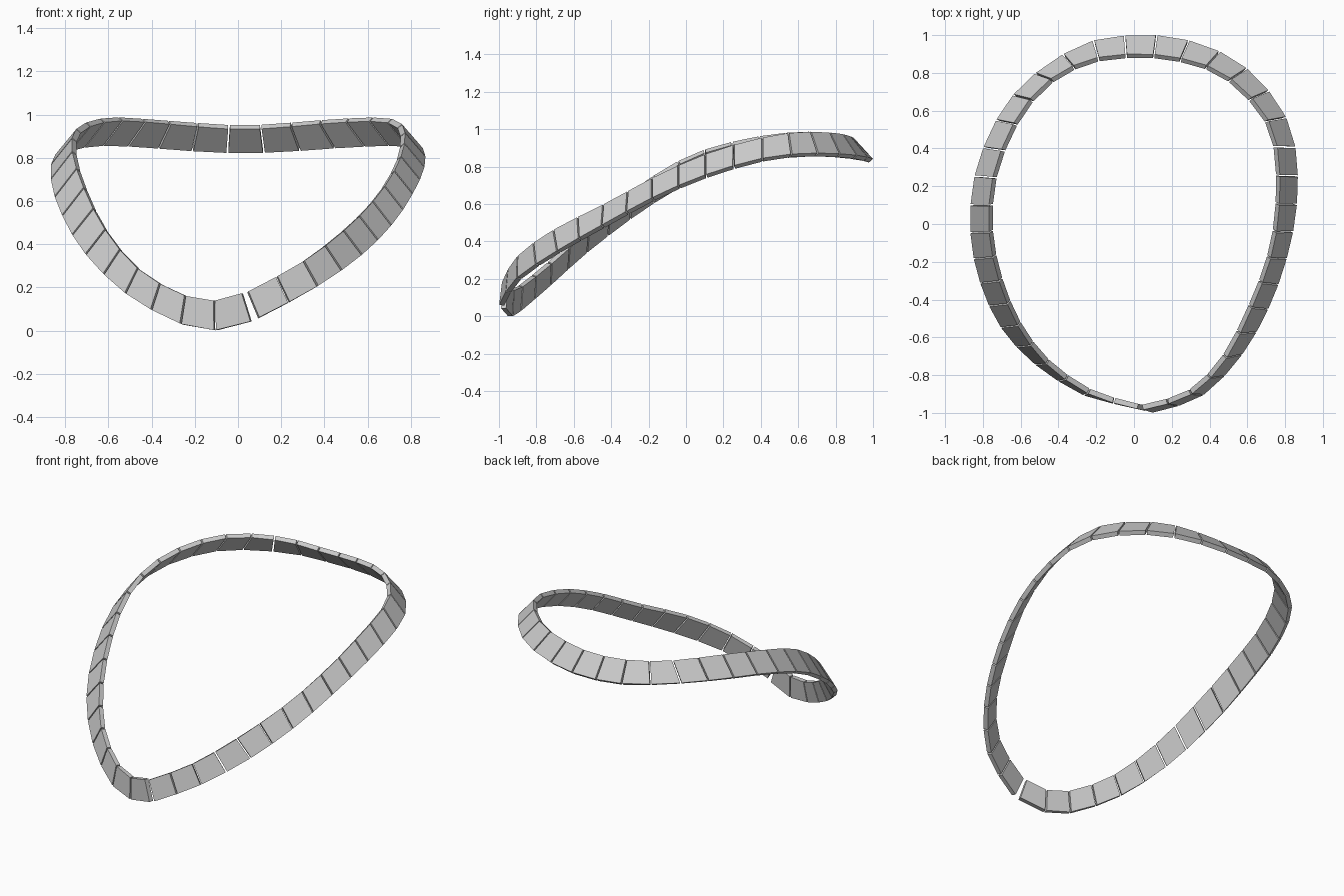
import bpy
from mathutils import Vector

if "Cube" in bpy.data.objects:
    bpy.data.objects.remove(bpy.data.objects["Cube"])

# Stations around the loop: upper edge (x, y, z) and lower edge (x, y, z) of the outer face
STATIONS = [
    (.045, -.985, .18, .095, -1.0, .06),
    (.29, -.91, .313, .353, -.915, .197),
    (.483, -.72, .456, .566, -.70, .345),
    (.635, -.42, .61, .72, -.43, .50),
    (.735, -.14, .76, .82, -.14, .655),
    (.772, .14, .88, .865, .14, .77),
    (.755, .43, .96, .85, .43, .85),
    (.665, .62, .985, .755, .65, .872),
    (.47, .80, .98, .55, .86, .867),
    (.24, .88, .962, .28, .975, .85),
    (.02, .90, .95, .02, 1.0, .84),
    (-.22, .875, .963, -.25, .96, .85),
    (-.44, .77, .98, -.52, .80, .867),
    (-.61, .58, .985, -.70, .60, .868),
    (-.735, .30, .945, -.83, .31, .83),
    (-.77, .02, .86, -.868, .02, .735),
    (-.73, -.25, .70, -.83, -.26, .57),
    (-.62, -.53, .475, -.71, -.54, .36),
    (-.455, -.75, .28, -.51, -.755, .165),
    (-.24, -.90, .16, -.26, -.91, .03),
    (-.10, -.95, .14, -.095, -.955, .003),
    (.02, -.98, .174, .062, -.99, .044),
]
COUNT, GAP, THICK = 38, .009, .028


def spline(points, steps=40):
    """Catmull-Rom through the points."""
    p = [2 * points[0] - points[1]] + points + [2 * points[-1] - points[-2]]
    out = []
    for i in range(1, len(p) - 2):
        a, b, c, d = p[i - 1:i + 3]
        for s in range(steps):
            t = s / steps
            out.append(.5 * (2 * b + (c - a) * t + (2 * a - 5 * b + 4 * c - d) * t * t
                             + (3 * b - a - 3 * c + d) * t ** 3))
    return out + [points[-1]]


upper = spline([Vector(s[:3]) for s in STATIONS])
lower = spline([Vector(s[3:]) for s in STATIONS])
middle = [(a + b) / 2 for a, b in zip(upper, lower)]
dist = [0]
for a, b in zip(middle, middle[1:]):
    dist.append(dist[-1] + (b - a).length)


def section(d):
    """Four corners of the band's cross-section at a distance along the loop."""
    d = min(max(d, 0), dist[-1])
    i = next(k for k in range(1, len(dist)) if dist[k] >= d)
    f = (d - dist[i - 1]) / (dist[i] - dist[i - 1])
    a, b = upper[i - 1].lerp(upper[i], f), lower[i - 1].lerp(lower[i], f)
    inward = (a - b).cross(middle[i] - middle[i - 1]).normalized() * THICK
    if inward.dot(Vector((a.x, a.y, 0))) > 0:
        inward = -inward
    return [a, b, b + inward, a + inward]


# Flat links laid end to end around the loop
FACES = [(0, 1, 2, 3), (7, 6, 5, 4), (0, 4, 5, 1), (1, 5, 6, 2), (2, 6, 7, 3), (3, 7, 4, 0)]
pitch = dist[-1] / COUNT
for k in range(COUNT):
    verts = section(k * pitch + GAP / 2) + section((k + 1) * pitch - GAP / 2)
    mesh = bpy.data.meshes.new("link")
    mesh.from_pydata(verts, [], FACES)
    # Outward normals
    centre = sum(verts, Vector()) / 8
    if mesh.polygons[0].normal.dot(mesh.polygons[0].center - centre) < 0:
        mesh.flip_normals()
    link = bpy.data.objects.new("link_%02d" % (k + 1), mesh)
    bpy.context.collection.objects.link(link)
